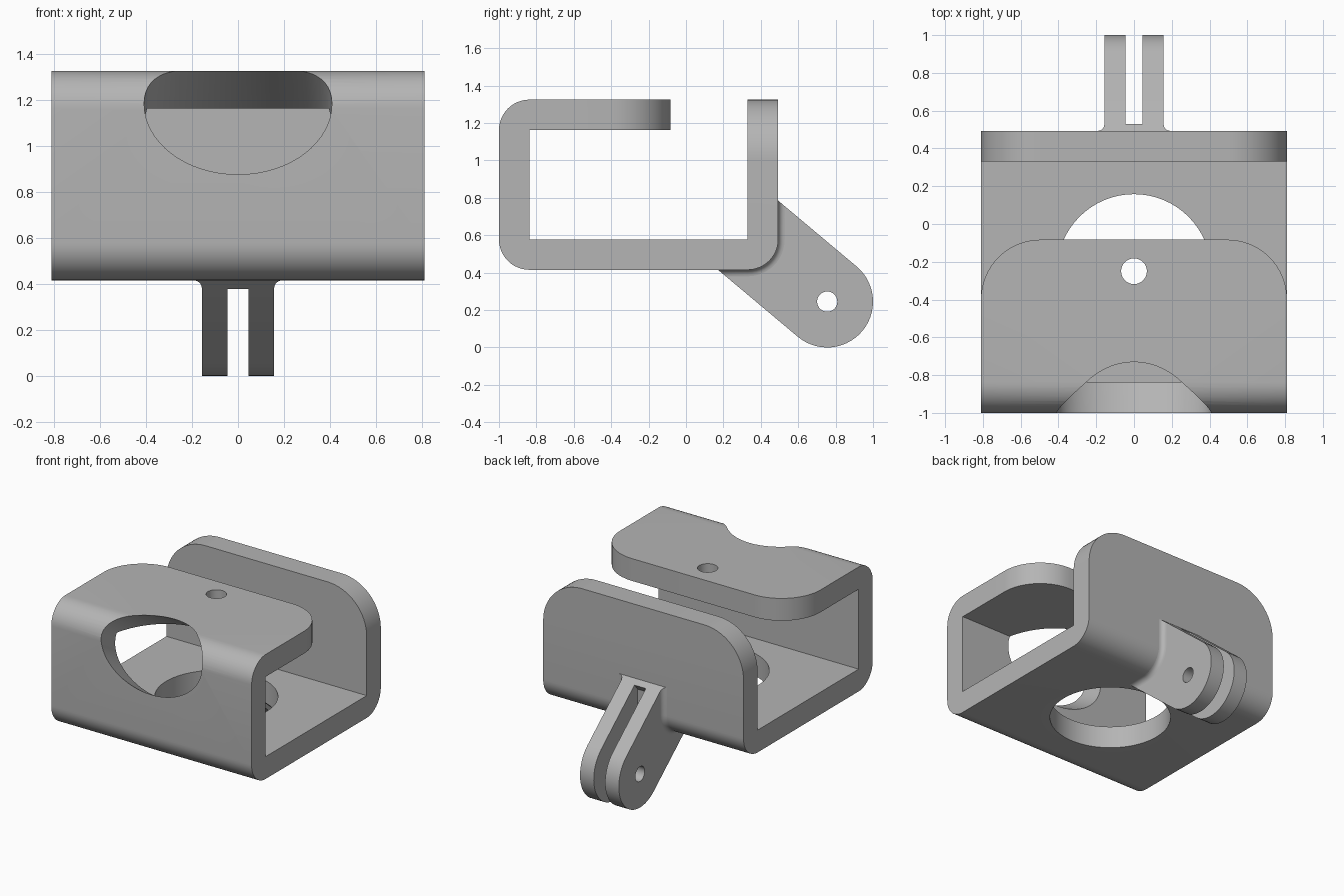
import bpy, bmesh, math
from mathutils import Vector

old = bpy.data.objects.get("Cube")
if old:
    bpy.data.objects.remove(old, do_unlink=True)

grey = bpy.data.materials.new("plain grey")
grey.use_nodes = True
grey.diffuse_color = (0.46, 0.46, 0.46, 1)
grey.node_tree.nodes["Principled BSDF"].inputs["Base Color"].default_value = (0.46, 0.46, 0.46, 1)


def finish(name, bm):
    bmesh.ops.recalc_face_normals(bm, faces=bm.faces)
    mesh = bpy.data.meshes.new(name)
    bm.to_mesh(mesh)
    bm.free()
    mesh.materials.append(grey)
    obj = bpy.data.objects.new(name, mesh)
    bpy.context.collection.objects.link(obj)
    return obj


def activate(obj):
    bpy.ops.object.select_all(action='DESELECT')
    obj.select_set(True)
    bpy.context.view_layer.objects.active = obj


def smooth(obj):
    activate(obj)
    bpy.ops.object.shade_smooth_by_angle(angle=math.radians(30))


def arc(cy, cz, r, a0, a1, n=12):
    angles = [math.radians(a0 + (a1 - a0) * i / n) for i in range(n + 1)]
    return [(cy + r * math.cos(a), cz + r * math.sin(a)) for a in angles]


def prism(points, x0, x1):
    """Side profile (y, z) extruded along x."""
    bm = bmesh.new()
    face = bm.faces.new([bm.verts.new((x0, y, z)) for y, z in points])
    out = bmesh.ops.extrude_face_region(bm, geom=[face])
    moved = [v for v in out["geom"] if isinstance(v, bmesh.types.BMVert)]
    bmesh.ops.translate(bm, verts=moved, vec=(x1 - x0, 0, 0))
    return bm


def drill(obj, location, rx, ry, depth, tilt=0, segments=64):
    """Cut a round or oval hole."""
    bpy.ops.mesh.primitive_cylinder_add(vertices=segments, radius=1, depth=depth,
                                        location=location, rotation=tilt)
    cutter = bpy.context.object
    cutter.scale = (rx, ry, 1)
    cutter.hide_render = True
    cutter.data.materials.append(grey)
    mod = obj.modifiers.new("hole", 'BOOLEAN')
    mod.operation = 'DIFFERENCE'
    mod.solver = 'EXACT'
    mod.object = cutter
    activate(obj)
    bpy.ops.object.modifier_apply(modifier=mod.name)
    bpy.data.objects.remove(cutter, do_unlink=True)


# Main dimensions
HALF = 0.81
FRONT, BACK, BOTTOM, TOP = -1.0, 0.493, 0.415, 1.325
T = 0.163
LIP = -0.083

# Folded bracket: round outside folds, sharp inside corners
profile = [(LIP, TOP)]
profile += arc(FRONT + T, TOP - T, T, 90, 180)
profile += arc(FRONT + T, BOTTOM + T, T, 180, 270)
profile += arc(BACK - T, BOTTOM + T, T, 270, 360)
profile += [(BACK, TOP), (BACK - T, TOP), (BACK - T, BOTTOM + T),
            (FRONT + T, BOTTOM + T), (FRONT + T, TOP - T), (LIP, TOP - T)]
bm = prism(profile, -HALF, HALF)


def is_tab_corner(e):
    a, b = (v.co for v in e.verts)
    if abs(a.x - b.x) > 0.01:
        return False
    lip = all(abs(p.y - LIP) < 0.001 for p in (a, b))
    rim = all(abs(p.z - TOP) < 0.001 and p.y > 0 for p in (a, b))
    return lip or rim


bmesh.ops.bevel(bm, geom=[e for e in bm.edges if is_tab_corner(e)], offset=0.315,
                segments=16, profile=0.5, affect='EDGES')
bracket = finish("bracket", bm)

# Bolt hole, large floor opening and slanted oval opening in the front fold
drill(bracket, (0, -0.25, TOP - T / 2), 0.068, 0.068, 0.3, (0, 0, 0))
drill(bracket, (0, -0.25, BOTTOM + T / 2), 0.408, 0.408, 0.3, (0, 0, 0))
drill(bracket, (0, -0.865, 1.1), 0.408, 0.262, 0.9, (math.radians(-122), 0, 0))
smooth(bracket)

# Hinge prongs slanting down and back
PIN = Vector((0.755, 0.245))
R = 0.245
SLOPE = math.radians(-40)
along = Vector((math.cos(SLOPE), math.sin(SLOPE)))
across = Vector((-along.y, along.x))
INNER, OUTER = 0.046, 0.157
foot = PIN - across * R
foot -= along * ((BOTTOM - foot.y) / -along.y)
head = PIN + across * R
head -= along * ((head.x - BACK) / along.x)
root = [tuple(foot), (0.19, 0.5), (0.345, 0.57), (0.42, 0.76), tuple(head)]

for side, name in ((1, "left_prong"), (-1, "right_prong")):
    tip = arc(PIN.x, PIN.y, R, 50, -130, 28)
    prong = finish(name, prism(tip + root, side * INNER, side * OUTER))
    drill(prong, (side * 0.1, PIN.x, PIN.y), 0.054, 0.054, 0.4,
          (0, math.radians(90), 0), 32)
    smooth(prong)

# Web closing the slot between the prongs
web_ends = [tuple(PIN + across * R - along * 0.5), tuple(PIN - across * R - along * 0.5)]
finish("prong_web", prism(web_ends + root, -INNER - 0.002, INNER + 0.002))

# Small concave fillets where the prongs meet the bracket
FILLET = 0.035
path = [(foot, along / -along.y)]
centre = Vector((BACK - T, BOTTOM + T))
for p in arc(centre.x, centre.y, T, 270, 360):
    p = Vector(p)
    path.append((p, (p - centre).normalized()))
path.append((head, along / along.x))
section = [(0, -0.01), (FILLET, -0.01)]
section += [(FILLET * (1 - math.cos(a)), FILLET * (1 - math.sin(a)))
            for a in (math.radians(90 - 15 * i) for i in range(7))][::-1]
section.sort(key=lambda s: (s[1], s[0]))
for side, name in ((1, "left_fillet"), (-1, "right_fillet")):
    bm = bmesh.new()
    rows = []
    for p, n in path:
        row = []
        # Hidden inner corner, then the concave curve from wall to prong
        pairs = [(-0.002, 0)]
        for i in range(7):
            a = math.radians(15 * i)
            pairs.append((FILLET * (1 - math.sin(a)), FILLET * (1 - math.cos(a))))
        for w, h in [(-0.002, 0), (FILLET, 0)] + [
                (FILLET * (1 - math.sin(math.radians(15 * i))),
                 FILLET * (1 - math.cos(math.radians(15 * i)))) for i in range(1, 7)]:
            q = p + n * h
            row.append(bm.verts.new((side * (OUTER + w), q.x, q.y)))
        rows.append(row)
    count = len(rows[0])
    for r0, r1 in zip(rows, rows[1:]):
        for i in range(count):
            j = (i + 1) % count
            bm.faces.new((r0[i], r0[j], r1[j], r1[i]))
    bm.faces.new(rows[0])
    bm.faces.new(rows[-1])
    smooth(finish(name, bm))
